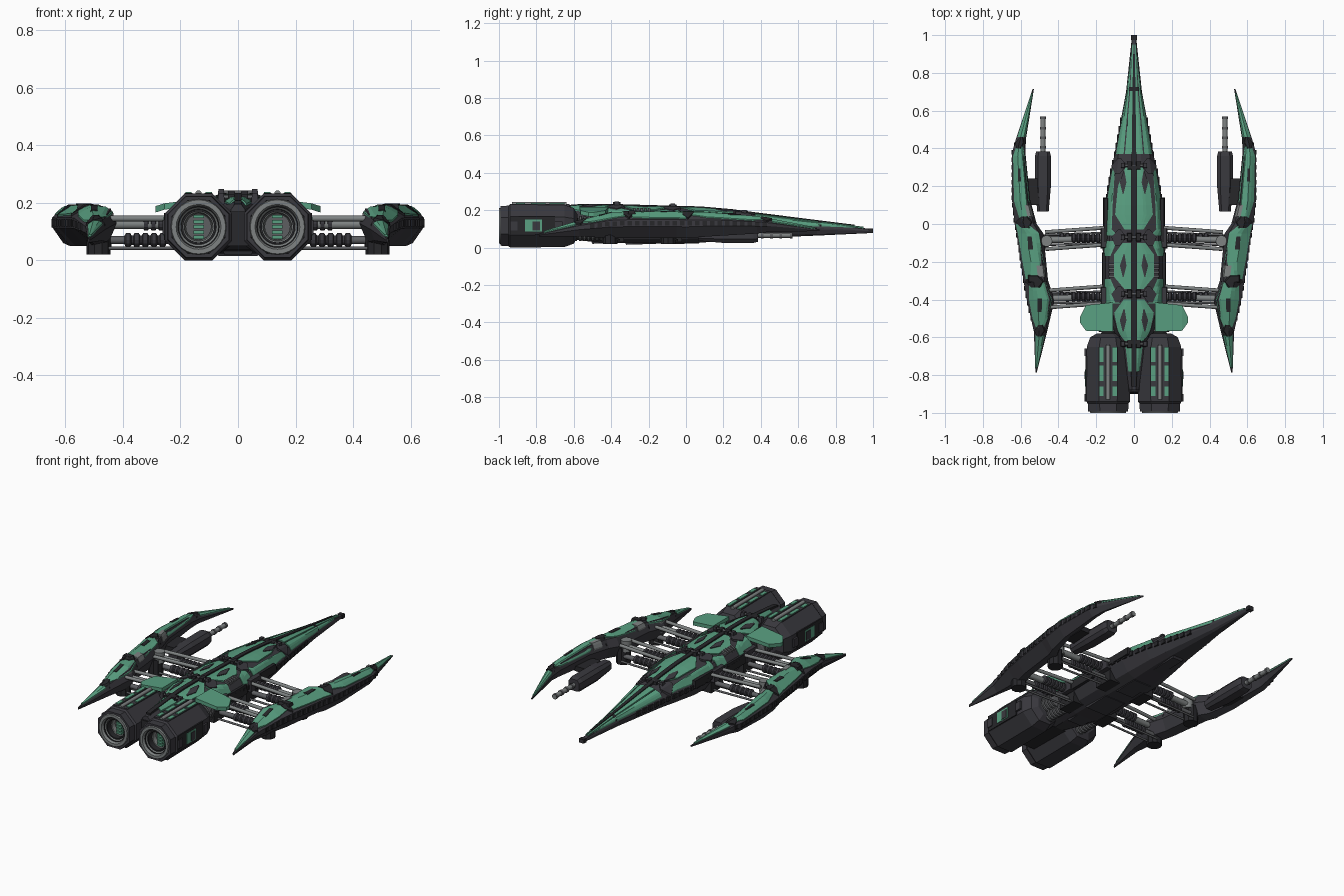
import bpy, bmesh, math
from mathutils import Vector

if "Cube" in bpy.data.objects:
    bpy.data.objects.remove(bpy.data.objects["Cube"])

def material(name, rgb):
    m = bpy.data.materials.new(name)
    m.diffuse_color = (*rgb, 1)
    m.use_nodes = True
    m.node_tree.nodes["Principled BSDF"].inputs["Base Color"].default_value = m.diffuse_color
    return m

GREEN = material("green armour", (0.10, 0.35, 0.22))
DARK = material("dark hull", (0.042, 0.041, 0.049))
BLACK = material("black trim", (0.020, 0.020, 0.023))
GREY = material("grey metal", (0.21, 0.225, 0.225))
MID = material("mid grey metal", (0.11, 0.113, 0.12))

def finish(name, bm, mat, mirror=True, smooth=False):
    bmesh.ops.recalc_face_normals(bm, faces=bm.faces)
    me = bpy.data.meshes.new(name)
    bm.to_mesh(me)
    bm.free()
    me.materials.append(mat)
    if smooth:
        for p in me.polygons:
            p.use_smooth = True
        me.set_sharp_from_angle(angle=math.radians(35))
    ob = bpy.data.objects.new(name, me)
    bpy.context.collection.objects.link(ob)
    if mirror:
        ob.modifiers.new("mirror", 'MIRROR').use_mirror_merge = False
    return ob

def loft(name, rings, mat, mirror=True, smooth=False):
    bm = bmesh.new()
    vs = [[bm.verts.new(p) for p in r] for r in rings]
    n = len(vs[0])
    for a, b in zip(vs, vs[1:]):
        for i in range(n):
            j = (i + 1) % n
            bm.faces.new((a[i], a[j], b[j], b[i]))
    bm.faces.new(vs[0])
    bm.faces.new(vs[-1])
    return finish(name, bm, mat, mirror, smooth)

def box(name, x, y, z, mat, mirror=True, taper=0.0):
    # x, y, z are (low, high); taper shrinks the top
    def ring(k, zz):
        return [(x[0]+k, y[0]+k, zz), (x[1]-k, y[0]+k, zz), (x[1]-k, y[1]-k, zz), (x[0]+k, y[1]-k, zz)]
    return loft(name, [ring(0, z[0]), ring(taper, z[1])], mat, mirror)

def turned(name, a, b, prof, mat, n=16, smooth=True):
    # prof: (fraction along a-b, radius)
    a, b = Vector(a), Vector(b)
    q = (b - a).to_track_quat('Z', 'Y')
    rings = [[a.lerp(b, t) + q @ Vector((r*math.cos(2*math.pi*i/n), r*math.sin(2*math.pi*i/n), 0))
              for i in range(n)] for t, r in prof]
    return loft(name, rings, mat, True, smooth)

def rod(name, a, b, r, mat, n=12):
    return turned(name, a, b, [(0, r), (1, r)], mat, n)

def ribbed(name, a, b, r, count, mat):
    prof = []
    for i in range(count):
        for t, k in ((0, .7), (.15, 1), (.65, 1), (.8, .7)):
            prof.append(((i + t) / count, r * k))
    return turned(name, a, b, prof, mat, 12, False)

def interp(table, y):
    # table rows run from nose (high y) to tail
    y = min(max(y, table[-1][0]), table[0][0])
    for p, q in zip(table, table[1:]):
        if q[0] <= y <= p[0]:
            t = (p[0] - y) / (p[0] - q[0])
            return [u + (v - u) * t for u, v in zip(p, q)]

def strip(name, rows, zfun, mat, lift=.007, thick=.012, mirror=True, nx=5):
    # armour plate that follows a surface; rows are (y, x inner, x outer)
    rings = []
    for k, (p, q) in enumerate(zip(rows, rows[1:])):
        steps = max(1, round((p[0] - q[0]) / .05))
        for s in range(steps + (k == len(rows) - 2)):
            y, a, b = [u + (v - u) * s / steps for u, v in zip(p, q)]
            top = [(a + (b - a) * i / nx, y) for i in range(nx + 1)]
            rings.append([(x, y, zfun(x, y) + lift) for x, y in top] +
                         [(x, y, zfun(x, y) + lift - thick) for x, y in reversed(top)])
    return loft(name, rings, mat, mirror)

# Central hull: y, half width, top z, bottom z
HULL = [(1.0, .010, .098, .078), (.7, .042, .135, .064), (.36, .105, .178, .050), (.25, .13, .193, .042),
        (.08, .155, .208, .026), (-.18, .165, .215, .022), (-.42, .16, .222, .024), (-.55, .115, .222, .036),
        (-.64, .07, .215, .05), (-.88, .03, .195, .07)]
HSEC = [(.35, 1), (.8, .86), (1, .58), (.97, .45), (.72, .12), (.4, 0)]
rings = []
for y, w, t, b in HULL:
    half = [(w * u, y, b + (t - b) * v) for u, v in HSEC]
    rings.append(half + [(-x, yy, z) for x, yy, z in reversed(half)])
loft("central_hull", rings, DARK, False)

def hull_z(x, y):
    _, w, t, b = interp(HULL, y)
    u = min(abs(x) / w, 1)
    v = 1 if u < .35 else 1 - .14 * (u - .35) / .45 if u < .8 else .86 - .28 * (u - .8) / .2
    return b + (t - b) * v

# Green hull armour
PLATES = {"nose_inner_plate": [(.95, .003, .009), (.72, .006, .019), (.37, .012, .048)],
          "nose_outer_plate": [(.9, .013, .016), (.72, .024, .036), (.37, .055, .095)],
          "fore_plate": [(.30, .016, .045), (.2, .016, .085), (.05, .016, .1), (-.03, .016, .05)],
          "fore_shoulder_plate": [(.30, .1, .112), (.12, .112, .143), (-.03, .118, .15), (-.06, .085, .15)],
          "middle_plate": [(-.1, .016, .06), (-.16, .016, .105), (-.28, .016, .105), (-.345, .016, .05)],
          "middle_shoulder_plate": [(-.09, .09, .152), (-.17, .125, .158)],
          "rear_shoulder_plate": [(-.29, .125, .158), (-.37, .09, .156), (-.42, .075, .153)],
          "aft_plate": [(-.40, .016, .055), (-.47, .016, .105), (-.57, .016, .085), (-.62, .016, .05)],
          "tail_plate": [(-.65, .012, .045), (-.78, .012, .03)]}
for n, rows in PLATES.items():
    strip(n, rows, hull_z, GREEN)
strip("spine", [(.9, -.005, .005), (.3, -.013, .013), (-.86, -.013, .013)], hull_z, BLACK, .012, .02, False, 1)
strip("nose_band", [(.725, -.036, .036), (.705, -.038, .038)], hull_z, BLACK, .009, .012, False, 6)
box("nose_cap", (-.016, .016), (.975, 1.0), (.078, .102), BLACK, False)

# Clamps, dark wedges, bolts and vents along the spine
for y, h in ((.31, .202), (-.07, .235), (-.37, .247), (-.635, .232)):
    box("spine_clamp", (.008, .038), (y - .024, y + .024), (h - .04, h - .004), BLACK, taper=.004)
    box("clamp_bolt", (.045, .072), (y - .016, y + .016), (h - .04, h), DARK, taper=.004)
    strip("clamp_wedge", [(y + .04, .07, .085), (y, .04, .12), (y - .045, .075, .10)], hull_z, DARK, .012, .015)
    rod("clamp_crossbar", (0, y, h - .012), (.05, y, h - .012), .007, MID)
for y in (.22, -.22, -.51):
    strip("wedge_inset", [(y + .06, .05, .055), (y, .04, .075), (y - .06, .055, .06)], hull_z, DARK, .011, .012)
for i in range(5):
    y = -.19 - i * .02
    strip("shoulder_vent", [(y, .105, .135), (y - .012, .105, .135)], hull_z, MID, .012, .012)

# Hull flank rails, trench greebles and belly armour
box("flank_rail", (.135, .163), (-.1, .14), (.12, .165), BLACK, taper=.004)
box("rear_flank_rail", (.13, .17), (-.43, -.15), (.1, .155), BLACK, taper=.004)
for i in range(22):
    y = .55 - i * .045
    w = interp(HULL, y)[1]
    z = hull_z(w, y)
    box("flank_greeble", (w - .02, w + .004), (y - .015, y + .015), (z - .02, z + .006), BLACK)
for y0, y1, w, z in ((.12, .4, .04, .036), (-.1, .1, .07, .018), (-.34, -.13, .085, .015), (-.52, -.37, .06, .02)):
    loft("belly_plate", [[(-w, y0, .06), (w, y0, .06), (w, y1, .07), (-w, y1, .07)],
         [(-w * .8, y0 + .02, z), (w * .8, y0 + .02, z), (w * .8, y1 - .03, z + .005), (-w * .8, y1 - .03, z + .005)]],
         DARK, False)
for y in (-.08, -.39):
    box("belly_mount", (.085, .155), (y - .06, y + .06), (.03, .13), BLACK, taper=.008)
ribbed("belly_pipe", (.11, -.62, .07), (.11, -.44, .07), .035, 8, MID)

# Side wings: y, inner x, outer x, top z, bottom z
WING = [(.714, .530, .537, .098, .088), (.45, .572, .625, .150, .085), (.38, .575, .645, .162, .075),
        (.13, .55, .646, .183, .06), (0, .515, .632, .185, .05), (-.05, .48, .622, .188, .05),
        (-.3, .455, .585, .188, .05), (-.4, .42, .568, .183, .05), (-.57, .46, .53, .14, .06), (-.787, .515, .522, .075, .06)]
WSEC = [(0, .6), (.15, .97), (.6, 1), (1, .72), (1, .45), (.6, 0), (.2, .1)]
loft("side_wing", [[(a + (b - a) * u, y, lo + (t - lo) * v) for u, v in WSEC] for y, a, b, t, lo in WING], DARK)

def wing_z(x, y):
    _, a, b, t, lo = interp(WING, y)
    u = min(max((x - a) / (b - a), 0), 1)
    v = .6 + .37 * u / .15 if u < .15 else .97 + .03 * (u - .15) / .45 if u < .6 else 1 - .28 * (u - .6) / .4
    return lo + (t - lo) * v

def wing_plate(name, rows, mat, lift=.006):
    # rows are (y, inner fraction, outer fraction) of the wing width
    out = []
    for y, u, v in rows:
        _, a, b, _, _ = interp(WING, y)
        out.append((y, a + (b - a) * u, a + (b - a) * v))
    strip(name, out, wing_z, mat, lift)

WPLATES = [[(.69, .1, .9), (.46, .08, .92)], [(.41, .2, .8), (.36, .08, .93), (.12, .06, .9), (.03, .3, .75)],
           [(0, .4, .95), (-.05, .15, .95), (-.2, .1, .93), (-.29, .4, .9)],
           [(-.31, .12, .8), (-.4, .1, .92), (-.5, .12, .92), (-.55, .3, .8)], [(-.59, .1, .9), (-.76, .15, .85)]]
for r in WPLATES:
    wing_plate("wing_armour", r, GREEN)
for y in (.43, .01, -.305, -.565):
    wing_plate("wing_joint", [(y + .03, .35, .65), (y, .04, .97), (y - .03, .4, .75)], BLACK, .009)
for y, a, b in ((.1, .05, .35), (-.22, .08, .4)):
    wing_plate("wing_grey_panel", [(y, a, b), (y - .06, a, b)], GREY, .0085)
for y in (.26, -.1, -.43):
    wing_plate("wing_slot", [(y + .035, .45, .6), (y - .035, .45, .65)], BLACK, .009)
box("wing_top_clamp", (.505, .56), (-.31, -.27), (.18, .197), BLACK, taper=.004)

# Ribbed band on the outer wing edge
for i in range(24):
    y = .42 - i * .04
    _, a, b, t, lo = interp(WING, y)
    z = lo + (t - lo) * .58
    box("wing_edge_rib", (b - .01, b + .003), (y - .012, y + .012), (z - .012, z + .012), BLACK)

# Struts between hull and wings
for y in (-.075, -.385):
    for o in (.047, -.043):
        rod("strut_rod", (.13, y + o + .01, .145), (.47, y + o - .015, .145), .010, GREY)
        rod("lower_strut_rod", (.13, y + o * .6, .042), (.47, y + o * .6 - .01, .042), .006, MID)
    rod("strut_core", (.12, y, .125), (.47, y - .01, .125), .017, GREY)
    ribbed("strut_sleeve", (.18, y, .128), (.335, y, .128), .025, 6, DARK)
    rod("piston_core", (.12, y, .07), (.48, y, .07), .014, MID)
    ribbed("piston_sleeve", (.25, y, .07), (.4, y, .07), .024, 5, DARK)
    rod("strut_joint", (.485, y - .02, .02), (.485, y - .02, .12), .042, BLACK, 10)
    rod("joint_cap", (.462, y - .015, .1), (.462, y - .015, .165), .03, GREY, 12)
    box("hull_socket", (.13, .178), (y - .055, y + .055), (.1, .165), DARK, taper=.005)

# Guns beside the wings
GZ = .065
loft("gun_body", [[(.482 + s * u * .042, y, GZ + s * v * .04) for u, v in
     ((.6, 1), (1, .5), (1, -.5), (.6, -1), (-.6, -1), (-1, -.5), (-1, .5), (-.6, 1))]
     for y, s in ((.385, .85), (.36, 1), (.2, 1), (.065, .72))], DARK)
rod("gun_barrel", (.482, .36, GZ), (.482, .57, GZ), .013, GREY)
for y in (.40, .45, .50, .555):
    rod("barrel_ring", (.482, y, GZ), (.482, y + .014, GZ), .0165, MID)
box("gun_mount", (.50, .58), (.1, .24), (.07, .1), BLACK)

# Side fins ahead of the engines
loft("side_fin", [[(x, a, z), (x, b, z), (x, b, z + .022), (x, a, z + .022)] for x, a, b, z in
     ((.11, -.57, -.415, .194), (.255, -.565, -.43, .176), (.287, -.52, -.495, .166))], GREEN)

# Engines
CX, CZ = .137, .116
def octagon(y, r):
    return [(CX + r / math.cos(math.pi / 8) * math.cos(math.pi / 8 + i * math.pi / 4), y,
             CZ + r / math.cos(math.pi / 8) * math.sin(math.pi / 8 + i * math.pi / 4)) for i in range(8)]
loft("engine_shell", [octagon(y, r) for y, r in ((-.58, .06), (-.60, .095), (-.65, .113), (-.94, .116), (-.95, .108),
     (-.992, .106), (-.992, .092), (-.88, .09))], DARK)
turned("engine_nozzle", (CX, -.86, CZ), (CX, -1, CZ), [(0, .095), (.9, .098), (1, .094), (1, .078), (.85, .07),
       (.8, .062), (.6, .06), (.55, .05), (.3, .046)], GREY, 28)
for r, y in ((.076, -.985), (.061, -.976)):
    turned("nozzle_shadow_ring", (CX, -.9, CZ), (CX, y, CZ), [(0, r), (1, r), (1, r - .007), (0, r - .007)], BLACK, 28)
for i in range(5):
    z = CZ - .036 + i * .018
    box("engine_core", (CX - .018, CX + .018), (-.945, -.89), (z - .006, z + .006), GREEN)
rod("core_disc", (CX, -.88, CZ), (CX, -.915, CZ), .045, MID, 20)
ribbed("engine_neck", (CX, -.62, .12), (CX, -.48, .12), .05, 6, MID)
rod("engine_top_pipe", (CX, -.64, .232), (CX, -.93, .232), .011, GREY)
for x0, x1, sx in ((.088, .116, -1), (.158, .186, 1)):
    box("engine_top_plate", (x0, x1), (-.93, -.65), (.225, .234), DARK)
    for y0, y1 in ((-.91, -.86), (-.83, -.75), (-.73, -.65)):
        box("engine_green_plate", (x0 + .003, x1 - .003), (y0, y1), (.228, .238), GREEN)
box("engine_side_plate", (.235, .257), (-.94, -.7), (.07, .165), BLACK)
box("engine_side_panel", (.25, .259), (-.86, -.77), (.085, .15), GREEN)
box("engine_bridge", (-.05, .05), (-.9, -.64), (.05, .17), BLACK, False, .01)
for y in (-.68, -.8, -.92):
    box("engine_side_clamp", (.225, .262), (y - .02, y + .02), (.09, .14), DARK)
